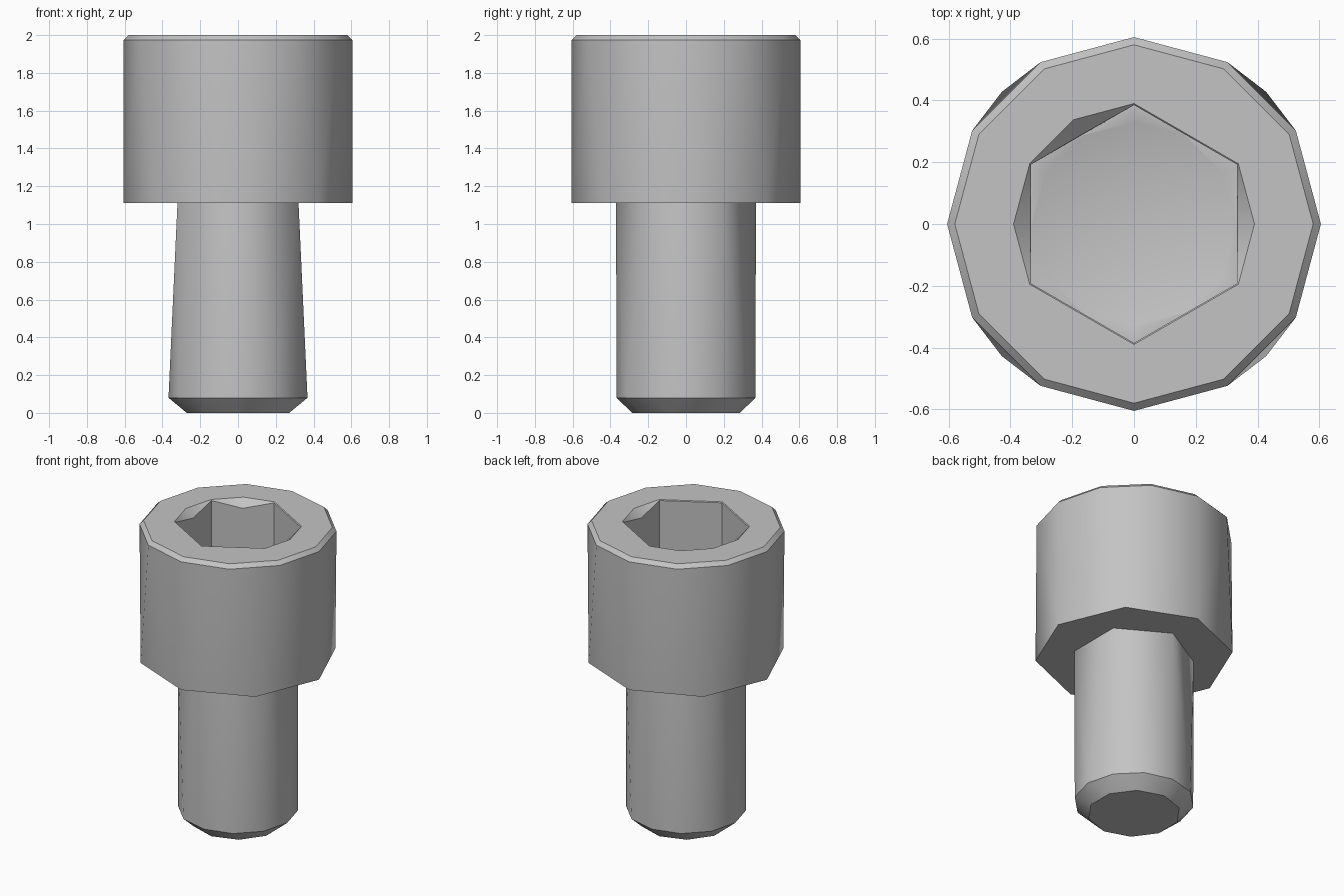
import bpy
import bmesh
import math

cube = bpy.data.objects.get("Cube")
if cube:
    bpy.data.objects.remove(cube, do_unlink=True)

steel = bpy.data.materials.new("steel grey")
steel.use_nodes = True
GREY = (0.55, 0.55, 0.55, 1)
steel.diffuse_color = GREY
steel.node_tree.nodes["Principled BSDF"].inputs["Base Color"].default_value = GREY


def ring(bm, count, radius, z):
    """Polygon ring that starts on the +y axis."""
    verts = []
    for i in range(count):
        a = math.pi / 2 + math.tau * i / count
        verts.append(bm.verts.new((radius * math.cos(a), radius * math.sin(a), z)))
    return verts


def hex_ring(bm, corner, z, flared=(), flare=0.39, mid_z=None):
    """Hexagon with mid-side points; flared sides reach out to a circle."""
    verts = ring(bm, 12, corner, z)
    for i in range(1, 12, 2):
        scale = flare / corner if i in flared else math.cos(math.pi / 6)
        verts[i].co.x *= scale
        verts[i].co.y *= scale
        if mid_z and i in flared:
            verts[i].co.z = mid_z
    return verts


def bridge(bm, upper, lower):
    """Triangulate between two rings of any vertex counts."""
    n, m = len(upper), len(lower)
    i = j = 0
    while i < n or j < m:
        a, b = upper[i % n], lower[j % m]
        if j >= m or (i < n and (i + 0.5) / n < (j + 0.5) / m):
            i += 1
            bm.faces.new((a, b, upper[i % n]))
        else:
            j += 1
            bm.faces.new((a, b, lower[j % m]))


def finish(bm, name):
    mesh = bpy.data.meshes.new(name)
    bm.to_mesh(mesh)
    bm.free()
    mesh.materials.append(steel)
    obj = bpy.data.objects.new(name, mesh)
    bpy.context.collection.objects.link(obj)
    bpy.ops.object.select_all(action="DESELECT")
    obj.select_set(True)
    bpy.context.view_layer.objects.active = obj
    bpy.ops.object.shade_smooth_by_angle(angle=math.radians(35))


# Head: chamfered rim, socket opening, hexagonal walls and drilled floor
bm = bmesh.new()
chamfered = (1, 3, 9)
mouth = hex_ring(bm, 0.39, 2.0, chamfered)
throat = hex_ring(bm, 0.385, 1.995, chamfered, 0.335, 1.95)
floor = hex_ring(bm, 0.385, 1.5)
drill = ring(bm, 12, 0.33, 1.5)
rings = [drill, floor, throat, mouth,
         ring(bm, 12, 0.58, 2.0), ring(bm, 12, 0.605, 1.975),
         ring(bm, 8, 0.605, 1.11), ring(bm, 6, 0.37, 1.11)]
for upper, lower in zip(rings, rings[1:]):
    bridge(bm, upper, lower)
tip = bm.verts.new((0, 0, 1.31))
for i in range(12):
    bm.faces.new((tip, drill[i], drill[(i + 1) % 12]))
finish(bm, "screw_head")

# Shank: hexagonal at the neck, twelve-sided near the chamfered end
bm = bmesh.new()
neck = ring(bm, 6, 0.37, 1.11)
shoulder = ring(bm, 12, 0.368, 0.08)
end = ring(bm, 10, 0.285, 0)
bridge(bm, neck, shoulder)
bridge(bm, shoulder, end)
bm.faces.new(end[::-1])
finish(bm, "screw_shank")
